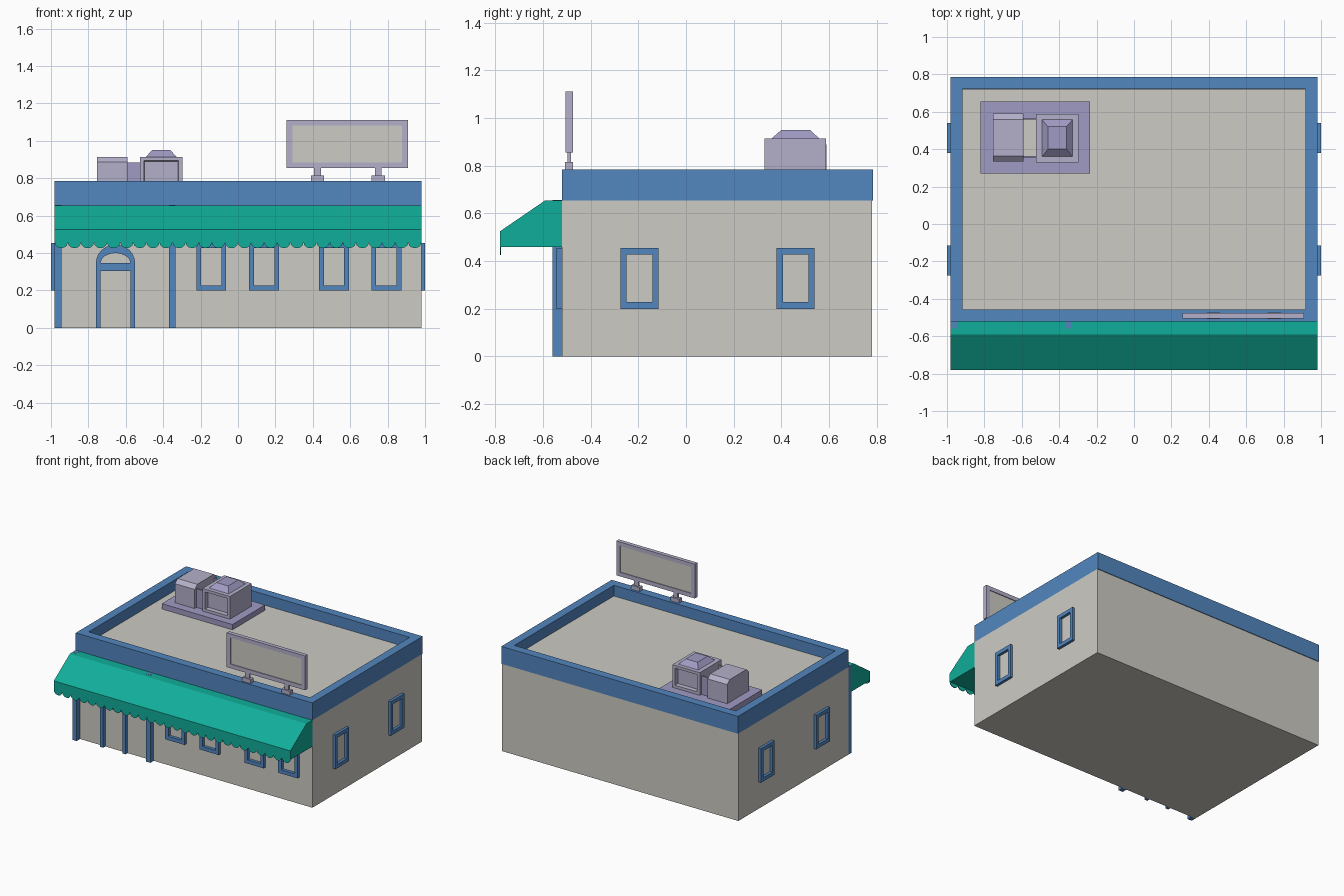
import bpy, bmesh, math

old = bpy.data.objects.get("Cube")
if old:
    bpy.data.objects.remove(old)


def material(name, rgb):
    lin = [((c / 255 + 0.055) / 1.055) ** 2.4 for c in rgb] + [1]
    m = bpy.data.materials.new(name)
    m.use_nodes = True
    m.diffuse_color = lin
    m.node_tree.nodes["Principled BSDF"].inputs["Base Color"].default_value = lin
    return m


BEIGE = material("warm_grey", (205, 203, 196))
BLUE = material("trim_blue", (82, 134, 190))
GREEN = material("awning_green", (16, 174, 154))
PALE = material("pale_lavender", (180, 176, 202))
DEEP = material("deep_lavender", (160, 155, 196))


def finish(name, bm, mat):
    bmesh.ops.recalc_face_normals(bm, faces=bm.faces)
    mesh = bpy.data.meshes.new(name)
    bm.to_mesh(mesh)
    bm.free()
    mesh.materials.append(mat)
    ob = bpy.data.objects.new(name, mesh)
    bpy.context.collection.objects.link(ob)
    return ob


def loft(bm, a, b, cap=True):
    """Skin two matching closed loops of points."""
    va, vb = [bm.verts.new(p) for p in a], [bm.verts.new(p) for p in b]
    n = len(va)
    for i in range(n):
        j = (i + 1) % n
        bm.faces.new((va[i], va[j], vb[j], vb[i]))
    if cap:
        bm.faces.new(va)
        bm.faces.new(vb)


def rect(u0, u1, v0, v1):
    return [(u0, v0), (u1, v0), (u1, v1), (u0, v1)]


# Map a flat profile (u, v) and a depth d onto each axis
def on_x(u, v, d): return (d, u, v)
def on_y(u, v, d): return (u, d, v)
def on_z(u, v, d): return (u, v, d)


def prism(name, pts, place, d0, d1, mat):
    bm = bmesh.new()
    loft(bm, [place(u, v, d0) for u, v in pts], [place(u, v, d1) for u, v in pts])
    return finish(name, bm, mat)


def box(name, x0, x1, y0, y1, z0, z1, mat):
    return prism(name, rect(x0, x1, y0, y1), on_z, z0, z1, mat)


def ring(name, outer, inner, place, d0, d1, mat, closed=True):
    """Frame between an outer and an inner outline, with depth."""
    bm = bmesh.new()
    rows = [[bm.verts.new(place(u, v, d)) for u, v in pts]
            for pts, d in ((outer, d0), (outer, d1), (inner, d1), (inner, d0))]
    n = len(outer)
    for i in range(n if closed else n - 1):
        j = (i + 1) % n
        for k in range(4):
            a, b = rows[k], rows[(k + 1) % 4]
            bm.faces.new((a[i], a[j], b[j], b[i]))
    if not closed:
        bm.faces.new([r[0] for r in rows])
        bm.faces.new([r[-1] for r in rows])
    return finish(name, bm, mat)


# Building shell
box("walls", -.98, .98, -.52, .78, 0, .655, BEIGE)
box("roof_deck", -.918, .918, -.457, .72, .655, .705, BEIGE)
ring("parapet", rect(-.98, .98, -.52, .785), rect(-.917, .917, -.456, .721),
     on_z, .655, .785, BLUE)

# Awning with scalloped valance
prism("awning", [(-.52, .655), (-.59, .655), (-.78, .525), (-.78, .458), (-.52, .458)],
      on_x, -.98, .98, GREEN)
bm = bmesh.new()
count = 28
r = .98 / count
for i in range(count):
    cx = -.98 + r * (2 * i + 1)
    arc = [(cx + r * math.cos(t * math.pi / 6), .458 - .032 * math.sin(t * math.pi / 6))
           for t in range(7)]
    loft(bm, [on_y(u, v, -.78) for u, v in arc], [on_y(u, v, -.776) for u, v in arc])
finish("valance_scallops", bm, GREEN)

# Porch posts
for side, x in (("right", -.98), ("left", -.37)):
    box(side + "_post", x, x + .036, -.56, -.52, 0, .656, BLUE)

# Arched door frame
def arch(w, h):
    top = [(-.655 + w * math.cos(t * math.pi / 12), .345 + h * math.sin(t * math.pi / 12))
           for t in range(13)]
    return [(-.655 + w, 0)] + top + [(-.655 - w, 0)]


ring("door_frame", arch(.105, .1), arch(.08, .055), on_y, -.545, -.52, BLUE, closed=False)
box("door_transom", -.737, -.573, -.543, -.52, .305, .347, BLUE)


# Window frames
def window(name, c, place, d0, d1):
    ring(name, rect(c - .08, c + .08, .2, .455), rect(c - .054, c + .054, .228, .427),
         place, d0, d1, BLUE)


for i, x in enumerate((-.143, .14, .513, .793)):
    window("front_window_%d" % (i + 1), x, on_y, -.543, -.52)
for side, s in (("left", 1), ("right", -1)):
    for i, y in enumerate((-.195, .46)):
        window("%s_window_%d" % (side, i + 1), y, on_x, s * .98, s * 1.0)

# Roof board on two feet
ring("board_frame", rect(.26, .91, .855, 1.112), rect(.292, .878, .885, 1.082),
     on_y, -.505, -.475, PALE)
box("board_panel", .292, .878, -.499, -.481, .885, 1.082, BEIGE)
for side, x in (("right", .425), ("left", .75)):
    box(side + "_board_foot", x - .035, x + .035, -.507, -.473, .785, .815, PALE)
    box(side + "_board_stem", x - .018, x + .018, -.498, -.482, .815, .856, PALE)

# Air conditioning plinth
box("cooler_plinth", -.82, -.235, .27, .655, .705, .745, DEEP)

# Large cooler with recessed front and back
unit = box("cooler_box", -.525, -.298, .33, .587, .745, .915, PALE)
bm = bmesh.new()
bm.from_mesh(unit.data)
ends = [f for f in bm.faces if abs(f.normal.y) > .9]
bmesh.ops.inset_individual(bm, faces=ends, thickness=.03, depth=0)
bmesh.ops.inset_individual(bm, faces=ends, thickness=.004, depth=-.03)
bm.to_mesh(unit.data)
bm.free()

# Tapered cooler cap
bm = bmesh.new()
loft(bm, [on_z(u, v, .915) for u, v in rect(-.492, -.328, .36, .558)],
     [on_z(u, v, .95) for u, v in rect(-.46, -.362, .4, .52)])
finish("cooler_cap", bm, DEEP)

# Small cooler with chamfered ends
prism("small_cooler", [(.333, .745), (.59, .745), (.59, .888), (.56, .915),
                       (.363, .915), (.333, .888)], on_x, -.755, -.592, PALE)

# Duct between the coolers
for end, y in (("front", .355), ("back", .56)):
    box(end + "_duct_wall", -.592, -.525, y, y + .008, .745, .885, DEEP)
box("duct_floor", -.592, -.525, .363, .56, .745, .75, BEIGE)
